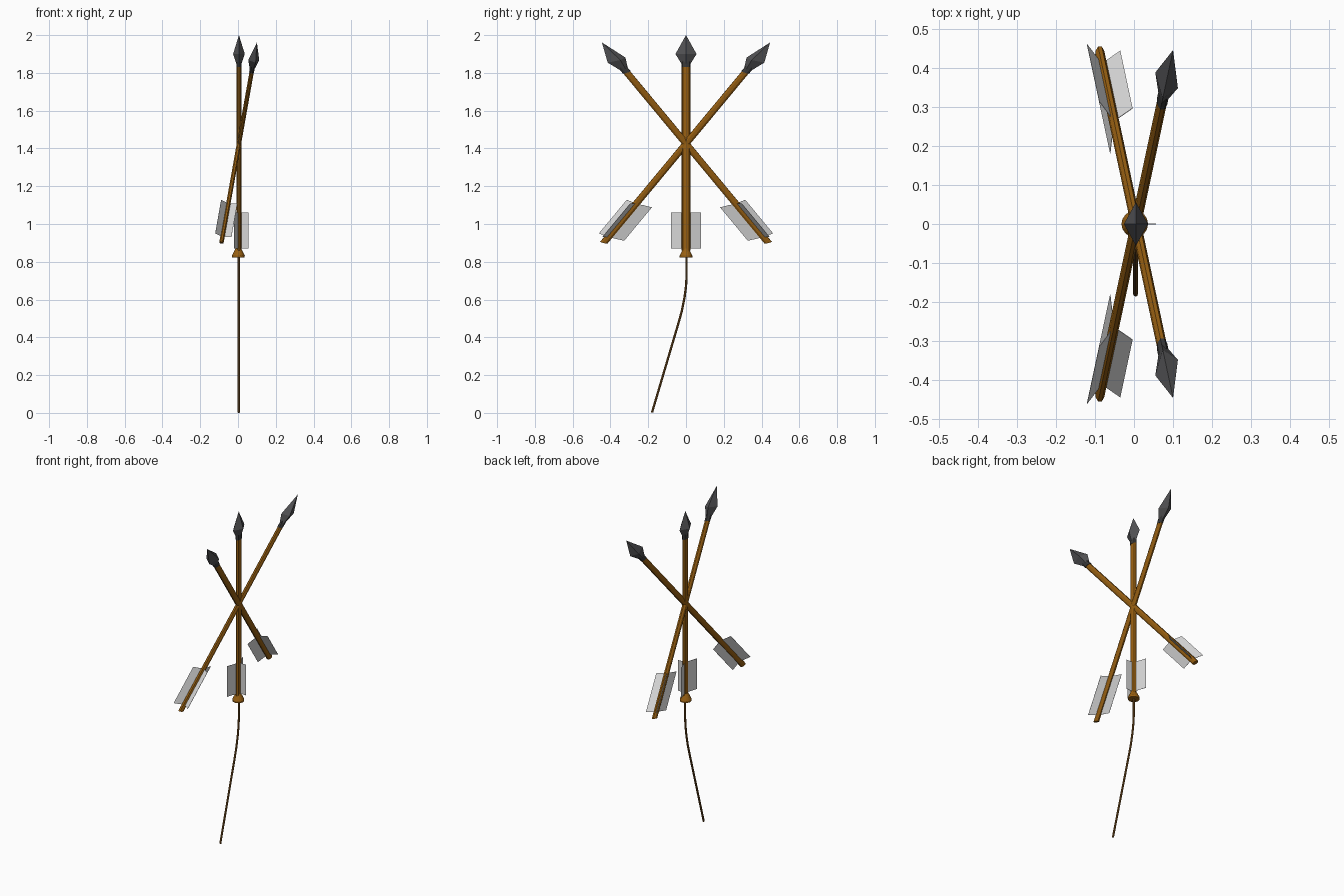
import bpy, bmesh, math
from mathutils import Matrix, Vector

if "Cube" in bpy.data.objects:
    bpy.data.objects.remove(bpy.data.objects["Cube"])

def material(name, rgb):
    m = bpy.data.materials.new(name)
    m.diffuse_color = (*rgb, 1)
    m.use_nodes = True
    m.node_tree.nodes["Principled BSDF"].inputs["Base Color"].default_value = m.diffuse_color
    return m

WOOD = material("brown wood", (0.31, 0.115, 0.006))
IRON = material("dark iron", (0.085, 0.085, 0.09))
BAND = material("blackened iron", (0.04, 0.04, 0.04))
FEATHER = material("pale feather", (0.68, 0.68, 0.68))
CORD = material("brown cord", (0.20, 0.085, 0.015))

def finish(name, bm, mat, matrix=Matrix()):
    bm.transform(matrix)
    bmesh.ops.recalc_face_normals(bm, faces=bm.faces)
    me = bpy.data.meshes.new(name)
    bm.to_mesh(me)
    bm.free()
    me.materials.append(mat)
    ob = bpy.data.objects.new(name, me)
    bpy.context.collection.objects.link(ob)
    return ob

def lathe(name, profile, sides, mat, matrix=Matrix()):
    """Capped turned solid from (radius, z) pairs; radius 0 makes a point."""
    bm = bmesh.new()
    rings = []
    for r, z in profile:
        n = sides if r > 0 else 1
        rings.append([bm.verts.new((r * math.cos(math.tau * i / sides),
                                    r * math.sin(math.tau * i / sides), z)) for i in range(n)])
    for a, b in zip(rings, rings[1:]):
        for i in range(sides):
            j = (i + 1) % sides
            if len(b) == 1:
                bm.faces.new((a[i], a[j], b[0]))
            else:
                bm.faces.new((a[i], a[j], b[j], b[i]))
    for ring in (rings[0], rings[-1]):
        if len(ring) > 1:
            bm.faces.new(ring)
    return finish(name, bm, mat, matrix)

def arrow(prefix, matrix, tail, vane_start):
    # shaft, band and four-sided head
    lathe(prefix + "_shaft", [(0.0125, tail), (0.0125, 0.41)], 8, WOOD, matrix)
    lathe(prefix + "_band", [(0.0138, 0.405), (0.0138, 0.44)], 8, BAND, matrix)
    lathe(prefix + "_head", [(0.014, 0.425), (0.031, 0.475), (0, 0.575)], 4, IRON, matrix)
    # three thin feather vanes
    bm = bmesh.new()
    for k in range(3):
        rot = Matrix.Rotation(math.tau * k / 3, 4, 'Z')
        box = bmesh.ops.create_cube(bm, size=1)["verts"]
        bmesh.ops.transform(bm, verts=box, matrix=rot
                            @ Matrix.Translation((0.027, 0, vane_start + 0.095))
                            @ Matrix.Diagonal((0.048, 0.001, 0.19, 1)))
    finish(prefix + "_feathers", bm, FEATHER, matrix)

# three arrows crossing at one point, stretched along y
base = Matrix.Translation((0.005, 0, 1.425)) @ Matrix.Diagonal((1, 1.8, 1, 1))
arrow("centre_arrow", base, -0.565, -0.555)
tilt = (Matrix.Rotation(math.radians(-21), 4, 'Z')
        @ Matrix.Rotation(math.radians(-26.3), 4, 'X') @ Matrix.Diagonal((1, 1, 1.04, 1)))
for side, s in (("back", 1), ("front", -1)):
    arrow(side + "_arrow", base @ Matrix.Diagonal((1, s, 1, 1)) @ tilt, -0.562, -0.53)

# flared socket under the centre arrow
lathe("socket", [(0.033, 0.822), (0.034, 0.832), (0.014, 0.872)], 16, WOOD,
      Matrix.Translation((0.002, 0, 0)))

# hanging cord swept along a bent path
path = [(0.003, 0.83), (0.003, 0.72), (0, 0.67), (-0.008, 0.61), (-0.022, 0.54),
        (-0.04, 0.475), (-0.18, 0.002)]
bm = bmesh.new()
rings = []
for i, (y, z) in enumerate(path):
    a, b = path[max(i - 1, 0)], path[min(i + 1, len(path) - 1)]
    t = Vector((0, b[0] - a[0], b[1] - a[1])).normalized()
    n = Vector((0, -t.z, t.y))
    rings.append([bm.verts.new(Vector((0.004, y, z)) + 0.006 * (
        math.cos(math.tau * k / 8) * Vector((1, 0, 0)) + math.sin(math.tau * k / 8) * n))
        for k in range(8)])
for a, b in zip(rings, rings[1:]):
    for k in range(8):
        bm.faces.new((a[k], a[(k + 1) % 8], b[(k + 1) % 8], b[k]))
bm.faces.new(rings[0])
bm.faces.new(rings[-1])
finish("cord", bm, CORD)
